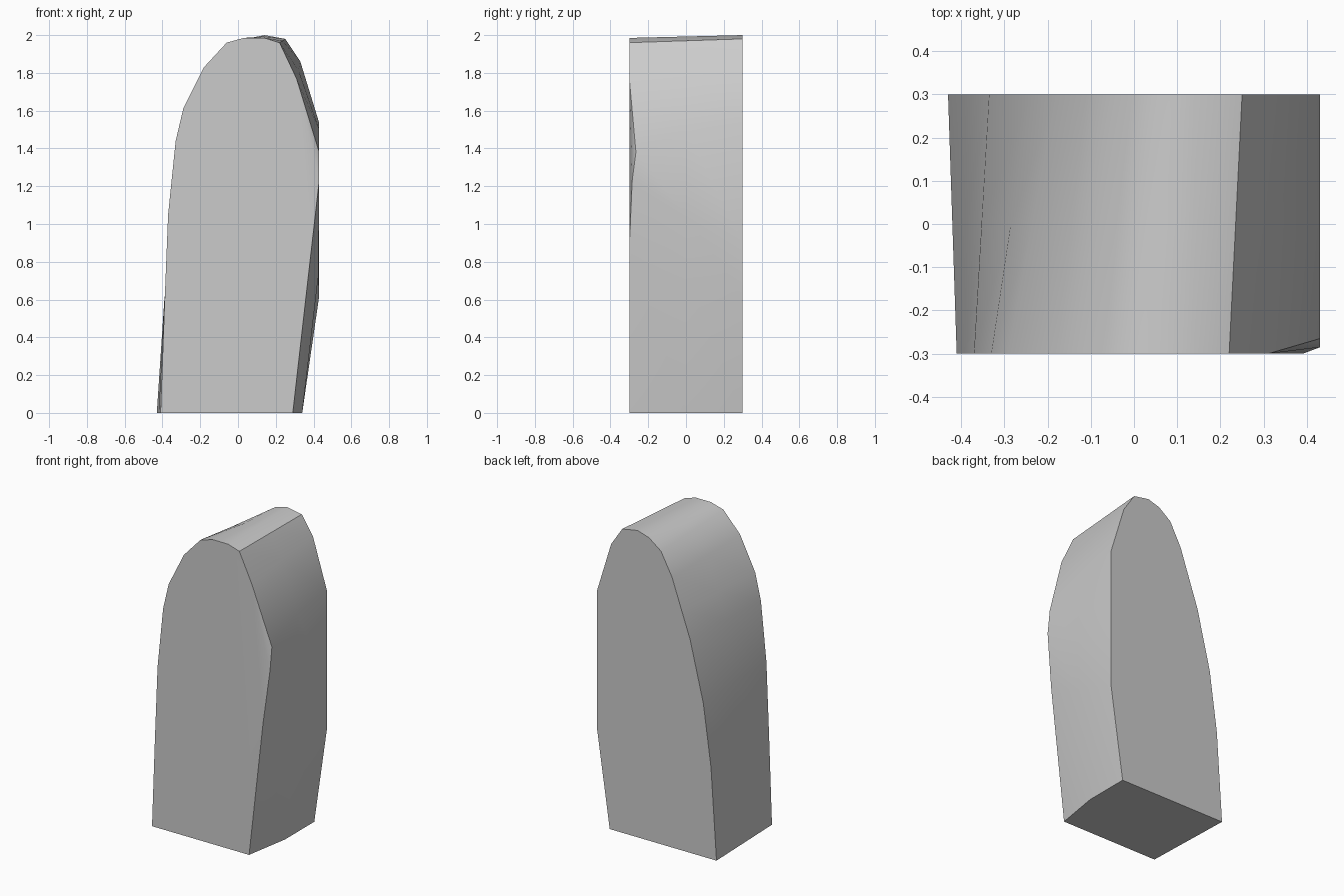
import bpy, bmesh, math

cube = bpy.data.objects.get("Cube")
if cube:
    bpy.data.objects.remove(cube, do_unlink=True)

stone = bpy.data.materials.new("stone_grey")
stone.use_nodes = True
colour = (0.6, 0.6, 0.6, 1)
stone.diffuse_color = colour
stone.node_tree.nodes["Principled BSDF"].inputs["Base Color"].default_value = colour

# Matching outlines (x, z), from the lower right-hand corner over the top
front = [(-.41, 0), (-.39, .55), (-.37, 1.05), (-.33, 1.44), (-.29, 1.61),
         (-.18, 1.83), (-.06, 1.96), (.03, 1.985), (.14, 1.985), (.22, 1.96),
         (.31, 1.77), (.43, 1.38), (.43, 1.23), (.39, .88), (.29, 0)]
back = [(-.43, 0), (-.39, .6), (-.335, 1), (-.24, 1.39), (-.18, 1.56),
        (-.11, 1.76), (-.03, 1.91), (.057, 1.975), (.14, 2), (.25, 1.98),
        (.33, 1.86), (.43, 1.535), (.43, .9), (.43, .62), (.34, 0)]
middle = [((a + c) / 2, (b + d) / 2) for (a, b), (c, d) in zip(front, back)]
# Slight bulge of the worn side
middle[11:] = [(.43, 1.5), (.43, 1.05), (.425, .72), (.34, 0)]
chip_depth = {11: .035, 12: .015}

bm = bmesh.new()
rings = []
for y, outline in ((-.3, front), (0, middle), (.3, back)):
    rings.append([bm.verts.new((x, y + (chip_depth.get(i, 0) if y < 0 else 0), z))
                  for i, (x, z) in enumerate(outline)])
# Curved sides
for a, b in zip(rings, rings[1:]):
    for i in range(len(a) - 1):
        bm.faces.new((a[i], b[i], b[i + 1], a[i + 1]))
# Front, chipped corner, back and underside
f, m, k = rings
bm.faces.new(f[:11] + f[13:])
bm.faces.new(f[10:13])
bm.faces.new((f[10], f[12], f[13]))
bm.faces.new(k)
bm.faces.new((f[0], m[0], k[0], k[-1], m[-1], f[-1]))
bmesh.ops.recalc_face_normals(bm, faces=bm.faces)

mesh = bpy.data.meshes.new("stone_slab")
bm.to_mesh(mesh)
bm.free()
mesh.materials.append(stone)
slab = bpy.data.objects.new("stone_slab", mesh)
bpy.context.collection.objects.link(slab)

# Soft rounded top with crisp face outlines
bpy.ops.object.select_all(action="DESELECT")
slab.select_set(True)
bpy.context.view_layer.objects.active = slab
bpy.ops.object.shade_smooth_by_angle(angle=math.radians(30))
